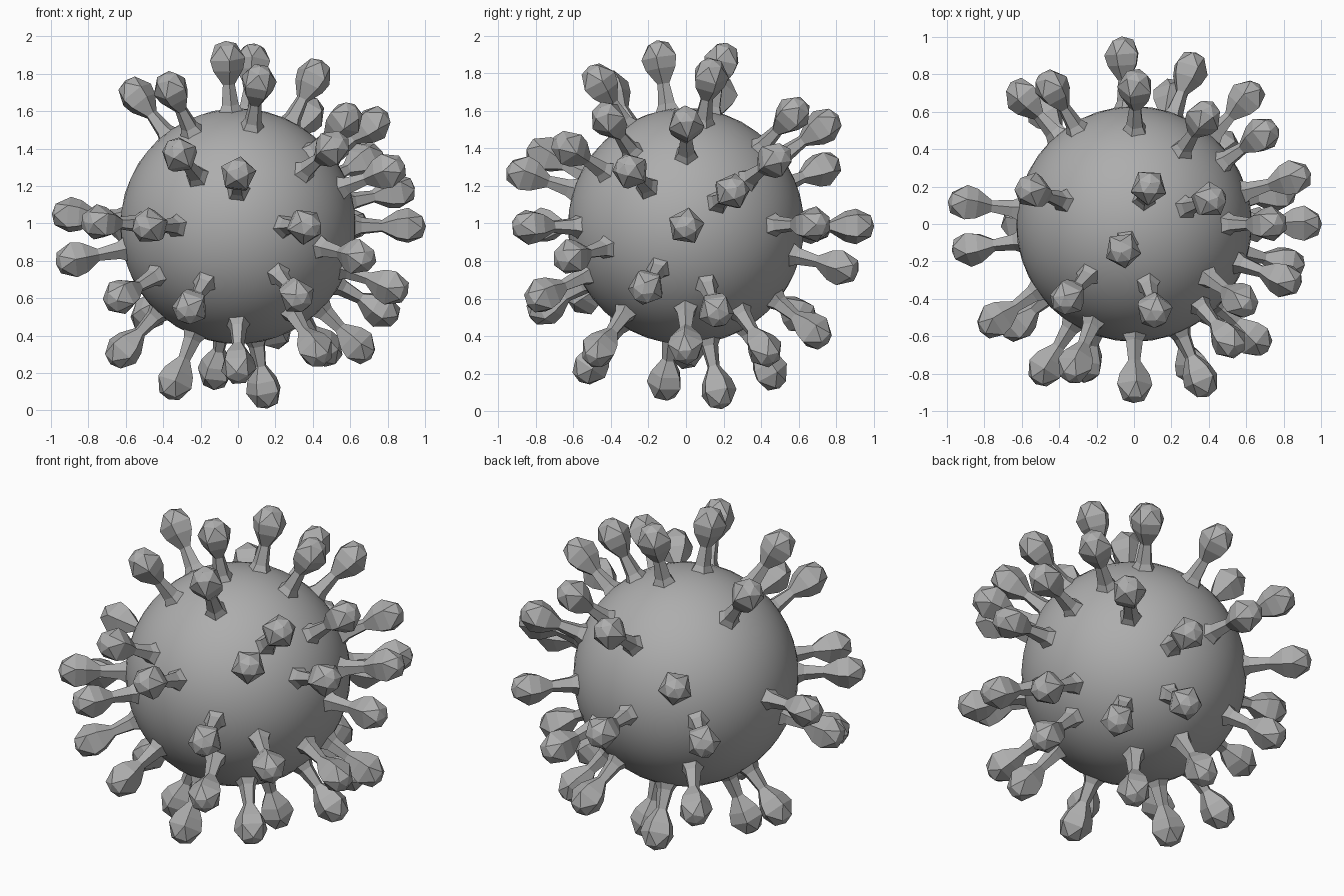
import bpy
import bmesh
import math
import random
from mathutils import Matrix, Vector

random.seed(4)
CENTRE = Vector((0, 0, 0.985))
BODY_RADIUS = 0.63
SPIKE_SIDES = 5

# Remove the default cube only
default_cube = bpy.data.objects.get("Cube")
if default_cube:
    bpy.data.objects.remove(default_cube, do_unlink=True)


def make_material(name, colour):
    material = bpy.data.materials.new(name)
    material.use_nodes = True
    material.diffuse_color = colour
    shader = next(n for n in material.node_tree.nodes if n.type == "BSDF_PRINCIPLED")
    shader.inputs["Base Color"].default_value = colour
    shader.inputs["Roughness"].default_value = 0.8
    return material


def add_object(name, mesh, matrix):
    item = bpy.data.objects.new(name, mesh)
    item.matrix_world = matrix
    bpy.context.collection.objects.link(item)
    return item


def make_body_mesh(material):
    mesh = bpy.data.meshes.new("body")
    bm = bmesh.new()
    bmesh.ops.create_icosphere(bm, subdivisions=4, radius=BODY_RADIUS)
    for face in bm.faces:
        face.smooth = True
    bm.to_mesh(mesh)
    bm.free()
    mesh.materials.append(material)
    return mesh


def make_spike_mesh(name, material, profile):
    """Spin a (radius, distance) profile into a faceted stalk and knob."""
    mesh = bpy.data.meshes.new(name)
    bm = bmesh.new()
    rings = []
    for index, (radius, height) in enumerate(profile):
        ring = []
        # Alternate knob rings are turned half a step to form facets
        turn = 0.5 if index == len(profile) - 1 else 0
        for side in range(SPIKE_SIDES):
            angle = math.tau * (side + turn) / SPIKE_SIDES
            ring.append(bm.verts.new((radius * math.cos(angle),
                                      radius * math.sin(angle), height)))
        rings.append(ring)
    for low, high in zip(rings, rings[1:]):
        last = high is rings[-1]
        for side in range(SPIKE_SIDES):
            after = (side + 1) % SPIKE_SIDES
            if last:
                bm.faces.new((low[side], low[after], high[side]))
                bm.faces.new((low[after], high[after], high[side]))
            else:
                bm.faces.new((low[side], low[after], high[after], high[side]))
    # Blunt tip of the knob
    tip = bm.verts.new((0, 0, 1.005))
    for side in range(SPIKE_SIDES):
        bm.faces.new((rings[-1][side], rings[-1][(side + 1) % SPIKE_SIDES], tip))
    bmesh.ops.recalc_face_normals(bm, faces=bm.faces)
    bm.to_mesh(mesh)
    bm.free()
    mesh.materials.append(material)
    return mesh


# Directions of the spikes, grouped by height on the body
upper_spikes = [
    (-.06, -.14, .9), (.08, .2, .9), (.11, -.47, .78), (.41, .13, .81),
    (.38, .58, .61), (.01, .74, .54), (-.55, .18, .71), (-.36, -.4, .74),
    (.75, 0, .57), (.58, -.42, .58), (.52, -.64, .43), (-.32, -.77, .39),
]
middle_spikes = [
    (.69, .48, .36), (.84, -.31, .31), (.87, .25, .19), (-.44, .73, .31),
    (0, -.9, .29), (.61, .68, .01), (-.61, .7, 0), (-.06, .92, 0),
    (.3, .83, -.22), (.89, 0, 0), (.37, -.86, 0), (-.48, -.78, 0),
    (-.76, -.53, .02), (-.9, .11, .06), (-.88, -.13, -.18), (.66, -.63, -.17),
]
lower_spikes = [
    (.85, -.22, -.34), (.77, .16, -.45), (.32, -.78, -.38), (-.26, -.76, -.44),
    (-.63, -.54, -.38), (.65, 0, -.65), (.42, -.47, -.67), (.47, .42, -.66),
    (.14, .17, -.87), (0, -.52, -.76), (-.12, .45, -.78), (-.34, -.11, -.84),
    (-.62, 0, -.67), (.2, .69, -.57), (-.48, .6, -.47),
]

grey = make_material("matte grey", (0.42, 0.42, 0.42, 1))

# Round body
add_object("body", make_body_mesh(grey), Matrix.Translation(CENTRE))

# Flared foot, thin stalk, then the knob
spike_mesh = make_spike_mesh("spike", grey, [
    (.085, .59), (.048, .66), (.034, .77), (.085, .85), (.1, .91), (.06, .985),
])

for band, directions in (("upper", upper_spikes), ("middle", middle_spikes),
                         ("lower", lower_spikes)):
    for number, direction in enumerate(directions, start=1):
        aim = Vector(direction).to_track_quat("Z", "Y").to_matrix().to_4x4()
        twist = Matrix.Rotation(random.uniform(0, math.tau), 4, "Z")
        add_object(f"{band}_spike_{number}", spike_mesh,
                   Matrix.Translation(CENTRE) @ aim @ twist)
